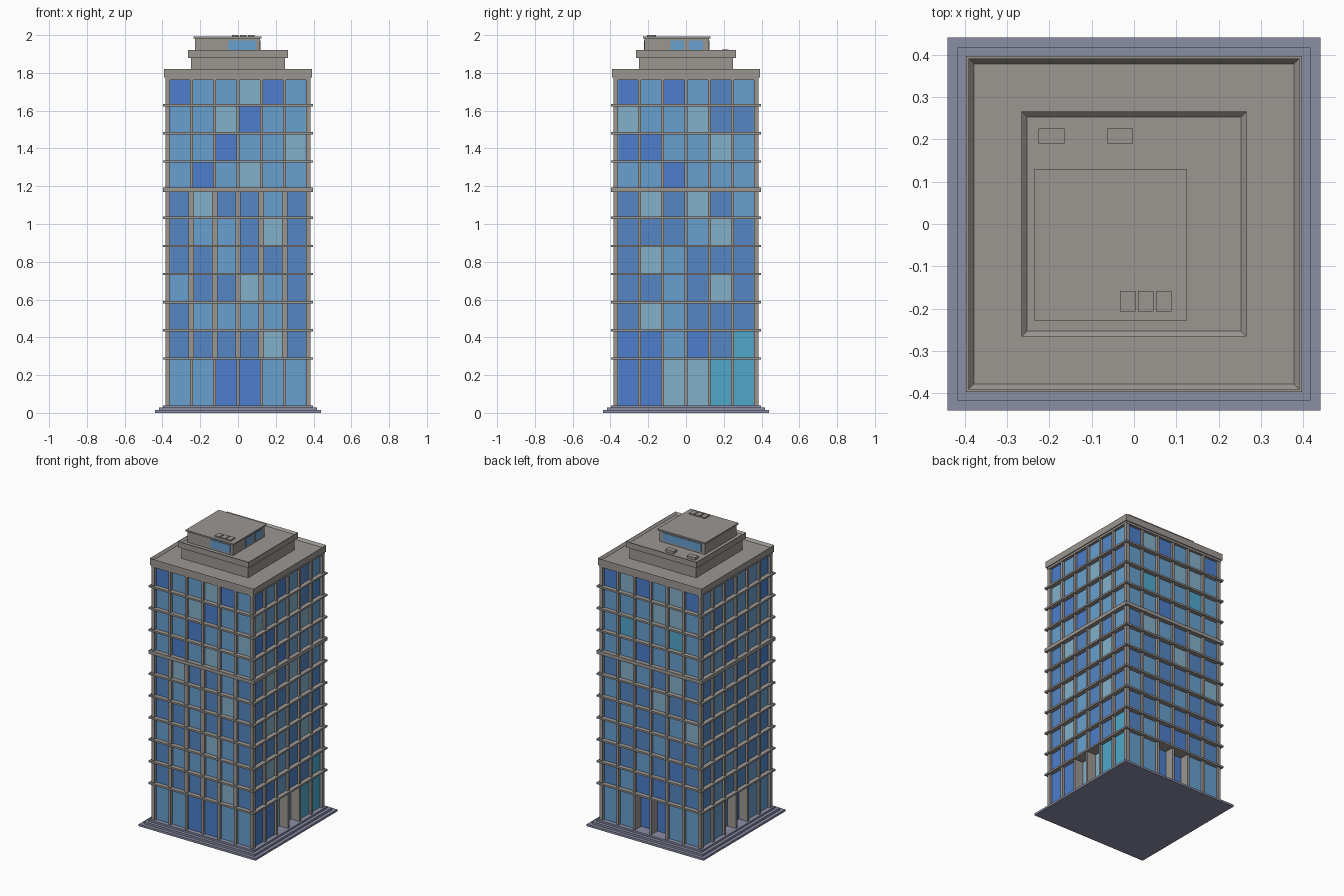
import bpy, bmesh, math
from mathutils import Matrix, Vector

if "Cube" in bpy.data.objects:
    bpy.data.objects.remove(bpy.data.objects["Cube"])

def material(name, col):
    m = bpy.data.materials.new(name)
    m.diffuse_color = (*col, 1)
    m.use_nodes = True
    m.node_tree.nodes["Principled BSDF"].inputs["Base Color"].default_value = m.diffuse_color
    return m

STONE = material("warm grey stone", (0.33, 0.31, 0.29))
PAVING = material("blue grey paving", (0.26, 0.27, 0.38))
GLASS = {
    "L": material("light blue glass", (0.14, 0.35, 0.62)),
    "M": material("mid blue glass", (0.09, 0.24, 0.55)),
    "D": material("deep blue glass", (0.075, 0.21, 0.61)),
    "P": material("pale glass", (0.23, 0.44, 0.59)),
    "T": material("teal glass", (0.08, 0.39, 0.60)),
}
KEYS = list(GLASS)

def add_box(bm, lo, hi, rot=None, index=0):
    """Axis-aligned box between two corners, optionally turned about z."""
    lo, hi = Vector(lo), Vector(hi)
    mat = Matrix.Translation((lo + hi) / 2) @ Matrix.Diagonal((*(hi - lo), 1))
    if rot is not None:
        mat = rot @ mat
    verts = bmesh.ops.create_cube(bm, size=1, matrix=mat)["verts"]
    for f in {f for v in verts for f in v.link_faces}:
        f.material_index = index

def finish(name, bm, mats):
    me = bpy.data.meshes.new(name)
    bm.to_mesh(me)
    bm.free()
    for m in mats:
        me.materials.append(m)
    ob = bpy.data.objects.new(name, me)
    bpy.context.collection.objects.link(ob)
    return ob

def boxes(name, items, mat):
    bm = bmesh.new()
    for lo, hi in items:
        add_box(bm, lo, hi)
    return finish(name, bm, [mat])

def square(r, z0, z1):
    return (-r, -r, z0), (r, r, z1)

def tray(name, r, inner, z0, z1, deck):
    """Square roof slab with a raised rim around a sunken deck."""
    bm = bmesh.new()
    add_box(bm, *square(r, z0, z1))
    top = max(bm.faces, key=lambda f: f.calc_center_median().z)
    bmesh.ops.inset_region(bm, faces=[top], thickness=r - inner)
    bmesh.ops.translate(bm, verts=top.verts[:], vec=(0, 0, deck - z1))
    # vertical walls of the sunken deck
    return finish(name, bm, [STONE])

# stepped base
boxes("base_steps", [square(0.44, 0, 0.014), square(0.417, 0.014, 0.028),
                     square(0.396, 0.028, 0.04)], PAVING)

# structural core, narrower on the ground floor for the recessed entrances
LEVELS = [0.04] + [0.288 + 0.149 * i for i in range(11)]
boxes("core", [square(0.31, 0.04, 0.285), square(0.358, 0.285, 1.79)], STONE)

# floor ledges, with a heavier one at mid height
ledges = []
for i, z in enumerate(LEVELS[1:-1]):
    t = 0.012 if i == 6 else 0.006
    ledges.append(square(0.396, z - t, z + t))
ledges.append(square(0.385, 1.762, 1.778))
boxes("floor_ledges", ledges, STONE)

# window colours per side, ground floor first, read left to right from outside
FRONT = ("LLDDLL MMMMPM MLLLLM LMMPLM MMLMMM MLLMPM MPMMLM "
         "LDLPLL LLDLLP LLPDLL DLLPDL").split()
RIGHT = ("DDPPTT DDLDMT MPLMMM MMLMPM MPLMMM MMMLPM MPMPML "
         "LLDLLL DDLLPL PLLPMM DLDLML").split()
BACK = ("LLDDLL MLDDMM MMLMDM LMMLMM MLMMLP LMMPMM MPLMPM "
        "LLDLLL LTLLTL LLLPPL DPDLPD").split()
LEFT = ("LLMMLL MLMMLM MMLMMM LMMLMM MMLMML MLMMLM MMLMMD "
        "LLDLLL MLLMLL LMLLLD LLMLLM").split()
BAY = 0.1235

# glass panels and posts for all four sides (+x turns in 90 degree steps)
glass, posts = bmesh.new(), bmesh.new()
for side, rows in enumerate((FRONT, RIGHT, BACK, LEFT)):
    rot = Matrix.Rotation(math.pi / 2 * side, 4, 'Z')
    for floor, row in enumerate(rows):
        z0, z1 = LEVELS[floor], LEVELS[floor + 1]
        for bay, key in enumerate(row):
            x = (bay - 3) * BAY
            recess = floor == 0 and side > 0 and bay in (2, 3)
            y = -0.318 if recess else -0.366
            add_box(glass, (x, y, z0), (x + BAY, y + 0.008, z1), rot, KEYS.index(key))
        for k in range(-2, 3):
            w = 0.014 if side == 0 and 1 <= floor <= 6 else 0.008
            deep = -0.31 if floor == 0 and abs(k) < 2 else -0.36
            add_box(posts, (k * BAY - w, -0.383, z0), (k * BAY + w, deep, z1), rot)
    add_box(posts, (-0.383, -0.383, 0.04), (-0.36, -0.36, 1.775), rot)
finish("window_panels", glass, GLASS.values())
finish("facade_posts", posts, [STONE])

# roof tiers
tray("roof_parapet", 0.391, 0.372, 1.776, 1.82, 1.803)
boxes("roof_tier_wall", [square(0.25, 1.80, 1.885)], STONE)
tray("roof_tier_parapet", 0.266, 0.247, 1.88, 1.92, 1.907)

# penthouse with overhanging roof
boxes("penthouse", [((-0.227, -0.219, 1.90), (0.116, 0.121, 1.984)),
                    ((-0.236, -0.228, 1.982), (0.125, 0.13, 1.992))], STONE)
boxes("penthouse_windows", [
    ((-0.05, -0.222, 1.918), (0.096, -0.216, 1.972)),
    ((0.113, -0.083, 1.918), (0.119, -0.01, 1.972)),
    ((0.113, 0.016, 1.918), (0.119, 0.09, 1.972)),
    ((-0.2, 0.118, 1.918), (0.09, 0.124, 1.972))], GLASS["L"])

# roof equipment
boxes("roof_vents", [((x, -0.206, 1.99), (x + 0.036, -0.158, 2.0))
                     for x in (-0.033, 0.01, 0.052)], STONE)
boxes("cooling_units", [((x, 0.19, 1.90), (x + 0.062, 0.226, 1.924))
                        for x in (-0.226, -0.064)], STONE)
